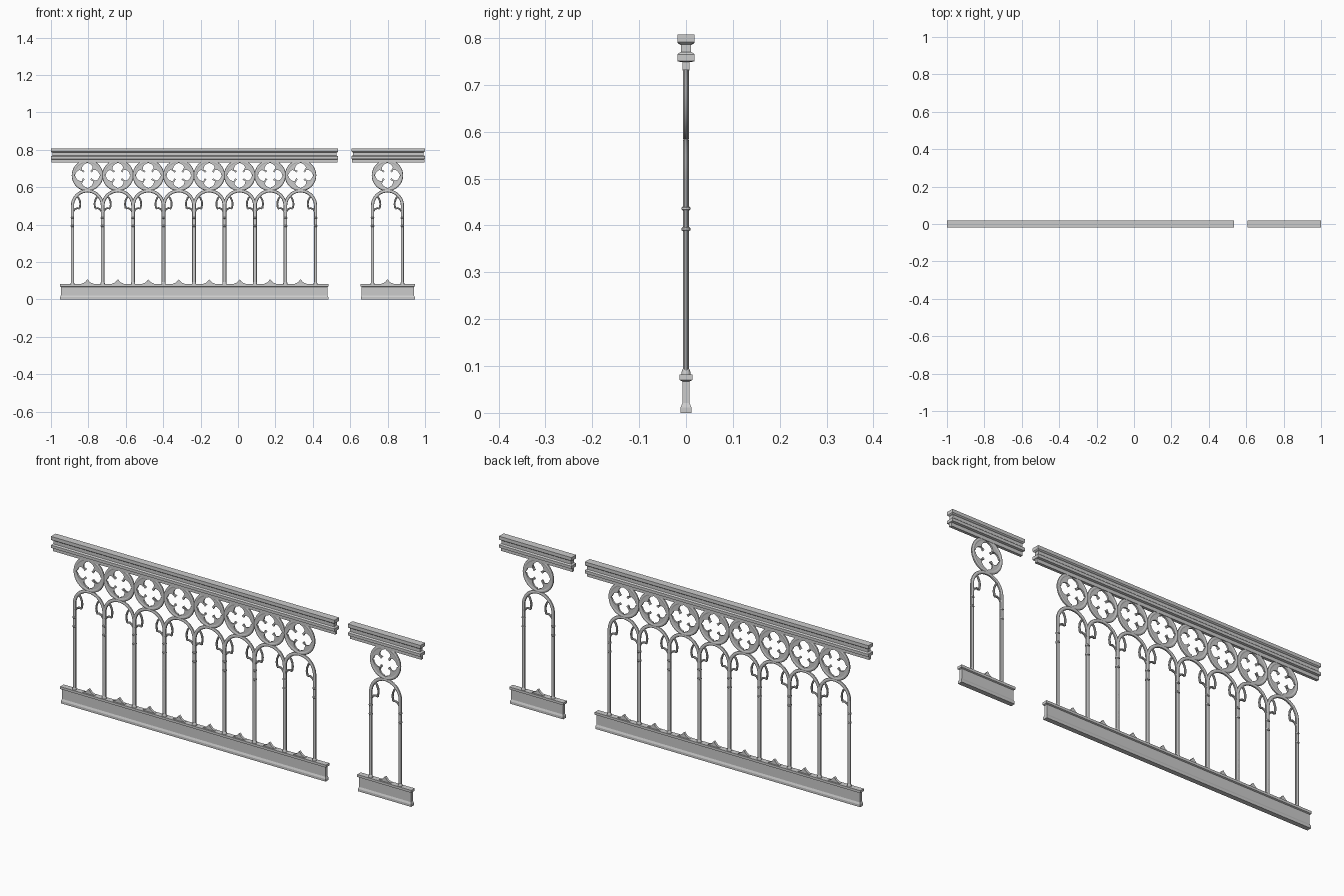
import bpy, bmesh
from math import sin, cos, pi, radians
from mathutils import Vector

if "Cube" in bpy.data.objects:
    bpy.data.objects.remove(bpy.data.objects["Cube"])

PITCH = 0.1628
ARCH_X = [-0.805 + PITCH * i for i in range(8)] + [0.799]
RING_Z, SPRING_Z = 0.663, 0.500


def finish(bm, name, smooth=False):
    bmesh.ops.recalc_face_normals(bm, faces=bm.faces)
    me = bpy.data.meshes.new(name)
    bm.to_mesh(me)
    bm.free()
    ob = bpy.data.objects.new(name, me)
    bpy.context.collection.objects.link(ob)
    if smooth:
        bpy.ops.object.select_all(action='DESELECT')
        ob.select_set(True)
        bpy.context.view_layer.objects.active = ob
        bpy.ops.object.shade_smooth_by_angle(angle=radians(35))
    return ob


def skin(bm, rings, closed=False):
    """Bridge equal-size vertex loops, capping open ends."""
    rings = [[bm.verts.new(p) for p in r] for r in rings]
    n = len(rings[0])
    for a, b in zip(rings, rings[1:] + (rings[:1] if closed else [])):
        for i in range(n):
            bm.faces.new((a[i], a[(i + 1) % n], b[(i + 1) % n], b[i]))
    if not closed:
        bm.faces.new(rings[0])
        bm.faces.new(rings[-1])


def sweep(bm, path, w, d, sides=10, closed=False):
    """Elliptical bar along an x,z path: half width w, half depth d."""
    pts, rings, n = [Vector(p) for p in path], [], len(path)
    for i, p in enumerate(pts):
        nxt = pts[(i + 1) % n] if closed or i < n - 1 else p
        prv = pts[i - 1] if closed or i > 0 else p
        t = (nxt - prv).normalized()
        rings.append([(p.x - t.y * w * cos(a), d * sin(a), p.y + t.x * w * cos(a))
                      for a in (2 * pi * k / sides for k in range(sides))])
    skin(bm, rings, closed)


def turned(bm, x, profile, sides=12):
    """Round moulding about a vertical axis from radius,z pairs."""
    skin(bm, [[(x + r * cos(2 * pi * k / sides), r * sin(2 * pi * k / sides), z)
               for k in range(sides)] for r, z in profile])


def plate(bm, pts, d):
    skin(bm, [[(x, y, z) for x, z in pts] for y in (-d, d)])


def moulding(name, x0, x1, levels, dz=0):
    """Long rail from stacked rectangles: half depth, end inset, height."""
    bm = bmesh.new()
    skin(bm, [[(x0 + i, -y, z + dz), (x1 - i, -y, z + dz), (x1 - i, y, z + dz), (x0 + i, y, z + dz)]
              for y, i, z in levels])
    finish(bm, name)


def arc(cx, cz, r, a0, a1, n):
    return [(cx + r * cos(radians(a0 + (a1 - a0) * k / n)),
             cz + r * sin(radians(a0 + (a1 - a0) * k / n))) for k in range(n + 1)]


# Handrails and plinths
rail = [(.007, .003, .731), (.007, .003, .748), (.018, 0, .750), (.018, 0, .764), (.015, .003, .767),
        (.011, .008, .769), (.011, .008, .785), (.015, .003, .787), (.018, 0, .790), (.018, 0, .806)]
base = [(.0115, .002, 0), (.0115, .002, .012), (.0075, .006, .021), (.0075, .006, .067),
        (.0135, 0, .070), (.0135, 0, .082)]
moulding("long_handrail", -1.0, 0.535, rail)
moulding("short_handrail", 0.607, 1.0, rail, .001)
moulding("long_plinth", -0.953, 0.485, base)
moulding("short_plinth", 0.655, 0.947, base)

for cx in ARCH_X:
    # Columns running up into the round arch
    bm = bmesh.new()
    R = 0.080
    sweep(bm, [(cx + R, .08)] + arc(cx, SPRING_Z, R, 0, 180, 24) + [(cx - R, .08)], .0085, .0062)
    finish(bm, "arch_with_columns", True)

    # Capital rings and feet
    bm = bmesh.new()
    for s in (-1, 1):
        for z in (.392, .436):
            turned(bm, cx + s * R, [(.006, z - .005), (.0095, z - .002), (.0095, z + .002), (.006, z + .005)])
        turned(bm, cx + s * R, [(.010, .08), (.010, .086), (.007, .094)])
    finish(bm, "column_mouldings", True)

    # Open cusps inside the arch
    bm = bmesh.new()
    for s in (-1, 1):
        upper = [(.060, .556), (.047, .542), (.040, .525), (.038, .508), (.042, .486)]
        lower = [(.042, .486), (.055, .488), (.068, .482), (.078, .466)]
        for path in (upper, lower):
            sweep(bm, [(cx + s * x, z) for x, z in path], .005, .005, 8)
    finish(bm, "arch_cusps", True)

    # Round frame above the arch
    bm = bmesh.new()
    sweep(bm, arc(cx, RING_Z, .0755, 0, 352.5, 47), .0085, .0062, closed=True)
    finish(bm, "round_frame", True)

    # Quatrefoil spandrels filling the frame
    bm = bmesh.new()
    off, r = .034, .030
    for q in range(4):
        rot = q * pi / 2
        pts = arc(0, 0, .072, 2, 88, 14) + arc(0, off, r, 80, -40, 10) + arc(off, 0, r, 130, 10, 10)
        pts = [(cx + x * cos(rot) - z * sin(rot), RING_Z + x * sin(rot) + z * cos(rot)) for x, z in pts]
        plate(bm, pts, .004)
    finish(bm, "quatrefoil")

    # Small pointed crest on the plinth
    bm = bmesh.new()
    half = [(.034, .080), (.030, .085), (.018, .089), (.008, .097), (.005, .102)]
    pts = [(cx + x, z) for x, z in half] + [(cx, .107)] + [(cx - x, z) for x, z in reversed(half)]
    plate(bm, pts, .006)
    finish(bm, "plinth_crest")
